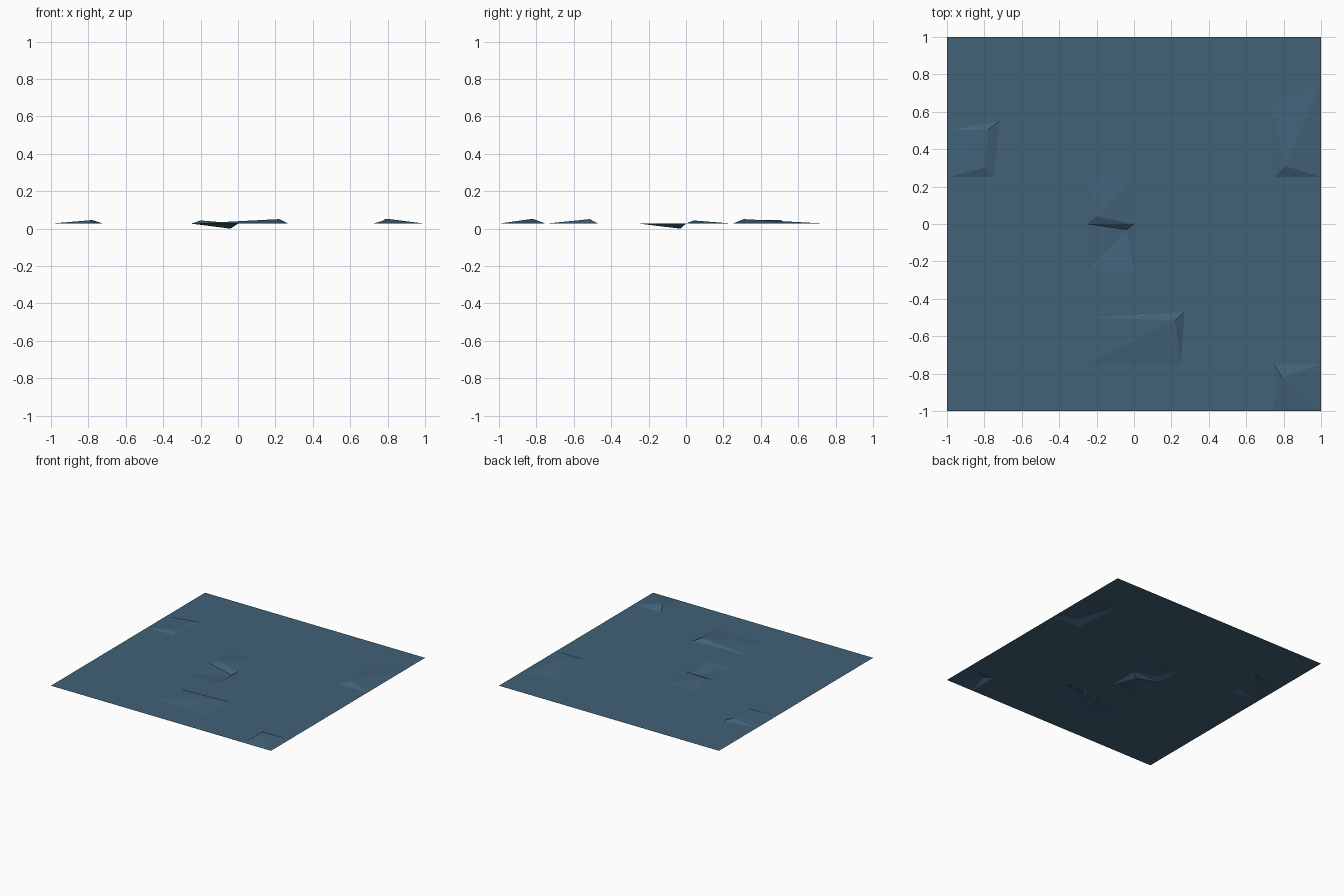
import bpy, bmesh

if "Cube" in bpy.data.objects:
    bpy.data.objects.remove(bpy.data.objects["Cube"])

N, Z = 8, 0.027          # cells per side, sheet height
STEP = 2 / N

mat = bpy.data.materials.new("slate_blue")
mat.diffuse_color = (0.054, 0.122, 0.188, 1)
mat.use_nodes = True
mat.node_tree.nodes["Principled BSDF"].inputs["Base Color"].default_value = mat.diffuse_color

bm = bmesh.new()
grid = {(i, j): bm.verts.new((-1 + i * STEP, -1 + j * STEP, Z))
        for i in range(N + 1) for j in range(N + 1)}

# Bent tiles: cell range (i0, j0, i1, j1) and lifted corners
# (0 = front left, 1 = front right, 2 = back right, 3 = back left)
tiles = [
    ((0, 5, 1, 6), {1: (-0.80, 0.30, 0.044), 2: (-0.78, 0.505, 0.046)}),
    ((7, 5, 8, 7), {0: (0.81, 0.31, 0.051)}),
    ((3, 4, 4, 5), {0: (-0.20, 0.04, 0.044)}),
    ((3, 3, 4, 4), {2: (-0.04, -0.03, 0.0)}),
    ((3, 1, 5, 2), {2: (0.22, -0.515, 0.051)}),
    ((7, 0, 8, 1), {3: (0.79, -0.82, 0.053)}),
]

# Corners of the sheet that slide within its plane
for key, (x, y) in {(1, 6): (-0.72, 0.55), (5, 2): (0.27, -0.47), (4, 2): (0, -0.485),
                    (7, 7): (0.72, 0.66), (7, 6): (0.737, 0.44)}.items():
    grid[key].co = (x, y, Z)

# Flat part of the sheet
bent = {(i, j) for (a, b, c, d), _ in tiles for i in range(a, c) for j in range(b, d)}
for i in range(N):
    for j in range(N):
        if (i, j) not in bent:
            bm.faces.new([grid[i, j], grid[i + 1, j], grid[i + 1, j + 1], grid[i, j + 1]])

# Bent tiles with their thin side walls
for (a, b, c, d), peaks in tiles:
    base = [grid[a, b], grid[c, b], grid[c, d], grid[a, d]]
    top = [bm.verts.new(peaks[k]) if k in peaks else base[k] for k in range(4)]
    p = min(peaks)
    for k in (1, 2):
        bm.faces.new([top[p], top[(p + k) % 4], top[(p + k + 1) % 4]])
    for k in range(4):
        n = (k + 1) % 4
        wall = list(dict.fromkeys([base[k], base[n], top[n], top[k]]))
        if len(wall) > 2:
            bm.faces.new(wall)

mesh = bpy.data.meshes.new("bent_sheet")
bm.to_mesh(mesh)
bm.free()
mesh.materials.append(mat)
sheet = bpy.data.objects.new("bent_sheet", mesh)
bpy.context.collection.objects.link(sheet)
